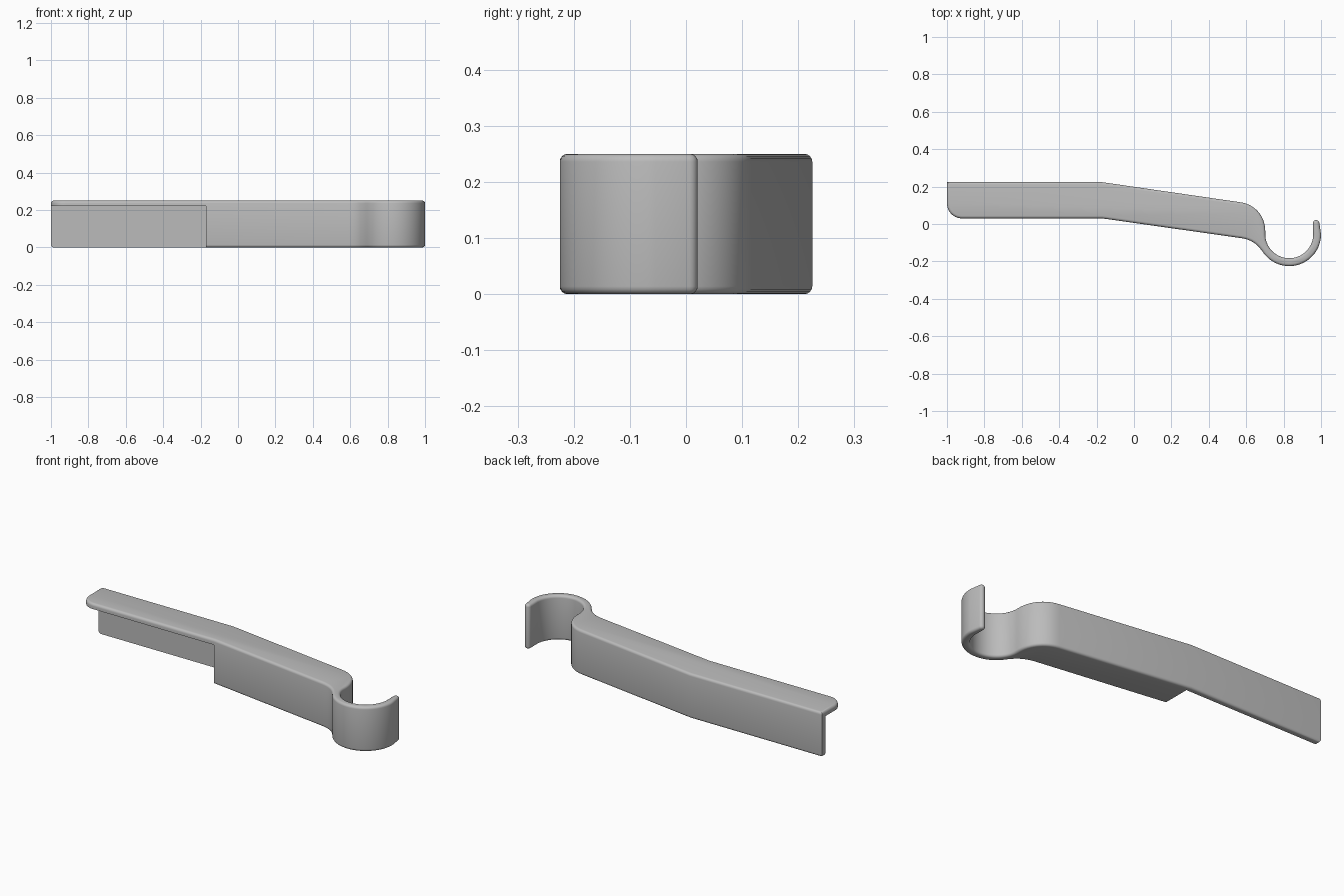
import bpy
import bmesh
from math import sin, cos, radians
from mathutils import Vector
from mathutils.geometry import interpolate_bezier

if "Cube" in bpy.data.objects:
    bpy.data.objects.remove(bpy.data.objects["Cube"])

HEIGHT, FILLET = 0.25, 0.014
HOOK = (0.83, -0.055)


def arc(centre, radius, start, end, steps):
    """Points along a circular arc, angles in degrees."""
    angles = [radians(start + (end - start) * i / steps) for i in range(steps + 1)]
    return [(centre[0] + radius * cos(a), centre[1] + radius * sin(a)) for a in angles]


def curve(a, handle_a, handle_b, b, steps):
    """Points along a cubic curve, without its last point."""
    pts = [Vector((x, y, 0)) for x, y in (a, handle_a, handle_b, b)]
    return [(p.x, p.y) for p in interpolate_bezier(*pts, steps)][:-1]


# Plan outline, counterclockwise
outline = arc((-0.92, 0.11), 0.08, 180, 270, 10)                     # rounded flange corner
outline += [(-0.17, 0.03)]                                           # front bend
outer = arc(HOOK, 0.17, 215, 360, 32)
outline += curve((0.57, -0.075), (0.63, -0.084), (0.66, -0.108), outer[0], 12)
outline += outer                                                     # outside of hook
outline += arc((0.974, 0.004), 0.017, 10, 180, 10)                   # hook tip
outline += arc(HOOK, 0.128, 0, -180, 36)                             # inside of hook
outline += curve((0.702, -0.04), (0.702, 0.04), (0.65, 0.104), (0.57, 0.116), 14)
outline += [(0.57, 0.116), (-0.18, 0.225), (-1, 0.225)]              # back face

# Extruded lever with filleted top and bottom rims
bm = bmesh.new()
base = bm.faces.new([bm.verts.new((x, y, 0)) for x, y in outline])
top = bmesh.ops.extrude_face_region(bm, geom=[base], use_keep_orig=True)["geom"]
bmesh.ops.translate(bm, vec=(0, 0, HEIGHT),
                    verts=[v for v in top if isinstance(v, bmesh.types.BMVert)])
bmesh.ops.recalc_face_normals(bm, faces=bm.faces)
rims = [e for e in bm.edges if abs(e.verts[0].co.z - e.verts[1].co.z) < 0.001]
bmesh.ops.bevel(bm, geom=rims, offset=FILLET, segments=4, profile=0.5,
                affect='EDGES', clamp_overlap=False)
mesh = bpy.data.meshes.new("lever")
bm.to_mesh(mesh)
bm.free()
lever = bpy.data.objects.new("lever", mesh)
bpy.context.collection.objects.link(lever)

# Hollow under the grip, leaving a top flange and a thin back wall
bpy.ops.mesh.primitive_cube_add(size=1, location=(-0.67, -0.105, -0.04))
cutter = bpy.context.object
cutter.name = "grip_cutter"
cutter.scale = (1, 0.6, 0.52)
cutter.hide_render = True
cut = lever.modifiers.new("grip_cut", 'BOOLEAN')
cut.operation = 'DIFFERENCE'
cut.solver = 'EXACT'
cut.object = cutter

bpy.ops.object.select_all(action='DESELECT')
lever.select_set(True)
bpy.context.view_layer.objects.active = lever
bpy.ops.object.modifier_apply(modifier=cut.name)
bpy.data.objects.remove(cutter)

# Plain grey finish
grey = bpy.data.materials.new("grey")
grey.use_nodes = True
colour = (0.5, 0.5, 0.5, 1)
grey.diffuse_color = colour
grey.node_tree.nodes["Principled BSDF"].inputs["Base Color"].default_value = colour
lever.data.materials.clear()
lever.data.materials.append(grey)
bpy.ops.object.shade_smooth_by_angle(angle=radians(30))
